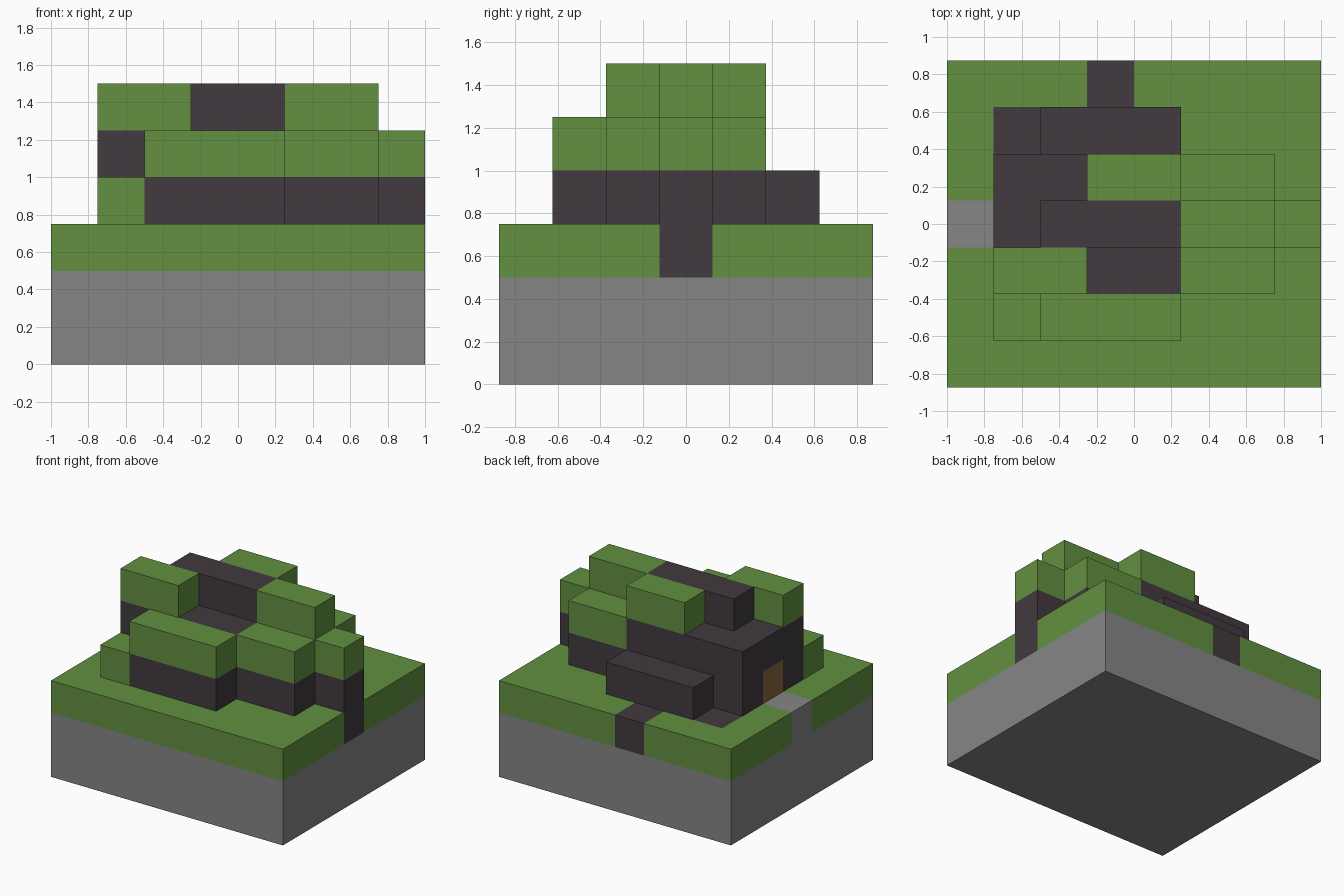
import bpy
import bmesh
from itertools import product
from mathutils import Vector

if "Cube" in bpy.data.objects:
    bpy.data.objects.remove(bpy.data.objects["Cube"], do_unlink=True)

CELL = 0.25
ORIGIN = Vector((-1.0, -0.875, 0.0))


def material(name, r, g, b):
    mat = bpy.data.materials.new(name)
    mat.use_nodes = True
    mat.diffuse_color = (r, g, b, 1)
    mat.node_tree.nodes["Principled BSDF"].inputs["Base Color"].default_value = (r, g, b, 1)
    return mat


stone = material("grey stone", 0.238, 0.238, 0.238)
grass = material("grass green", 0.122, 0.279, 0.051)
rock = material("dark rock", 0.054, 0.042, 0.051)
wood = material("brown wood", 0.25, 0.13, 0.045)

# Parts as spans of grid cells along x, y, z; later parts cut into earlier ones
parts = [
    ("stone_base", stone, (0, 8), (0, 7), (0, 2)),
    ("grass_ground", grass, (0, 8), (0, 7), (2, 3)),
    ("doorstep", stone, (0, 1), (3, 4), (2, 3)),
    ("corner_ground_rock", rock, (1, 2), (5, 6), (2, 3)),
    ("back_ground_rock", rock, (3, 4), (6, 7), (2, 3)),
    # Rocky hill body
    ("hill_core", rock, (1, 5), (2, 5), (3, 5)),
    ("hill_left_rock", rock, (5, 7), (2, 5), (3, 4)),
    ("hill_left_grass", grass, (5, 7), (2, 5), (4, 5)),
    ("front_ledge_rock", rock, (2, 5), (1, 2), (3, 4)),
    ("front_ledge_grass", grass, (2, 5), (1, 2), (4, 5)),
    ("front_corner_grass", grass, (1, 2), (1, 2), (3, 4)),
    ("back_ledge_rock", rock, (2, 5), (5, 6), (3, 4)),
    ("side_pillar_rock", rock, (7, 8), (3, 4), (2, 4)),
    ("side_pillar_grass", grass, (7, 8), (3, 4), (4, 5)),
    # Summit
    ("summit_rock", rock, (2, 5), (3, 4), (5, 6)),
    ("summit_front_grass", grass, (1, 3), (2, 3), (5, 6)),
    ("summit_left_grass", grass, (5, 7), (3, 4), (5, 6)),
    ("summit_back_grass", grass, (3, 5), (4, 5), (5, 6)),
    ("cave_door", wood, (1, 2), (3, 4), (3, 4)),
]

# Assign each grid cell to one part
owner = {}
for name, mat, *spans in parts:
    for cell in product(*(range(*s) for s in spans)):
        owner[cell] = name


def build_part(name, mat):
    """Mesh the cells of one part, keeping only faces open to the air."""
    bm = bmesh.new()
    verts = {}

    def vert(p):
        if p not in verts:
            verts[p] = bm.verts.new(ORIGIN + Vector(p) * CELL)
        return verts[p]

    for cell in (c for c, part in owner.items() if part == name):
        for axis, side in product(range(3), (0, 1)):
            beside = list(cell)
            beside[axis] += 2 * side - 1
            if tuple(beside) in owner:
                continue
            u, v = (axis + 1) % 3, (axis + 2) % 3
            ring = []
            for du, dv in ((0, 0), (1, 0), (1, 1), (0, 1)):
                p = list(cell)
                p[axis] += side
                p[u] += du
                p[v] += dv
                ring.append(vert(tuple(p)))
            bm.faces.new(ring if side else ring[::-1])

    mesh = bpy.data.meshes.new(name)
    bm.to_mesh(mesh)
    bm.free()
    mesh.materials.append(mat)
    bpy.context.collection.objects.link(bpy.data.objects.new(name, mesh))


for name, mat, *_ in parts:
    build_part(name, mat)
